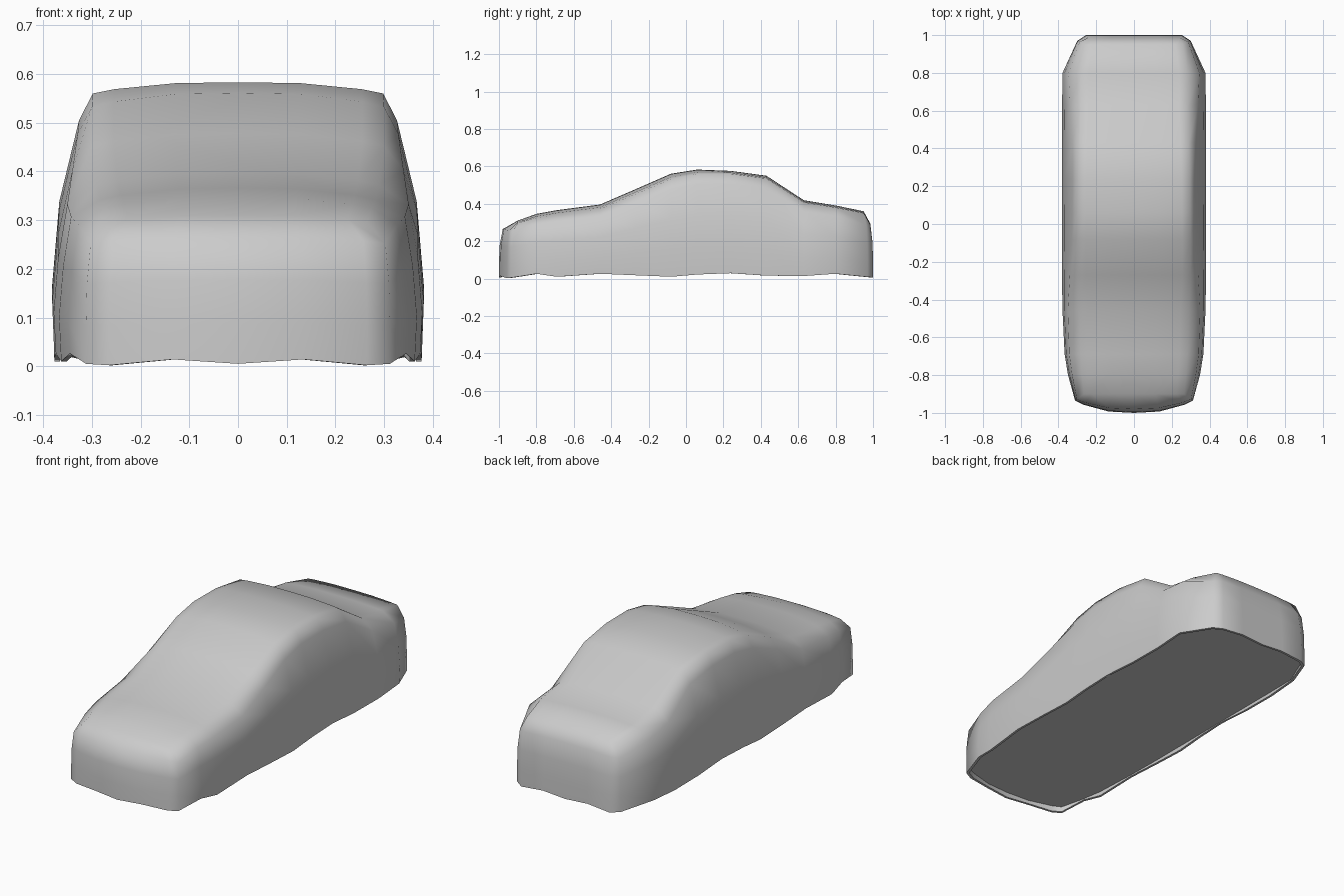
import bpy, bmesh
from mathutils import Vector

if "Cube" in bpy.data.objects:
    bpy.data.objects.remove(bpy.data.objects["Cube"])

# Stations along the body: y, centre z, edge z, edge x, hem x, hem z, shoulder t, shoulder drop
STATIONS = [
    (-.90, .310, .297, .265, .312, .004, .80, .045),
    (-.80, .346, .325, .275, .345, .026, .75, .035),
    (-.69, .366, .342, .282, .363, .010, .75, .035),
    (-.46, .396, .372, .290, .374, .026, .72, .040),
    (-.27, .478, .452, .300, .377, .018, .52, .050),
    (-.08, .561, .532, .300, .377, .010, .38, .055),
    (.06, .583, .560, .298, .377, .022, .36, .055),
    (.24, .576, .560, .296, .376, .029, .36, .055),
    (.43, .550, .535, .290, .376, .016, .40, .055),
    (.63, .419, .408, .282, .376, .014, .60, .050),
    (.80, .391, .380, .282, .374, .026, .70, .045),
    (.95, .360, .350, .258, .300, .008, .70, .065),
]
FRACS = [-1, -.85, -.43, 0, .43, .85, 1]
END_HEM = {0: .005, .43: .014, .85: .002, 1: .005}
NI, NJ = len(STATIONS), len(FRACS)


def top_point(i, j):
    y, zc, ze, xe = STATIONS[i][:4]
    f = FRACS[j]
    return Vector((f * xe, y, zc - (zc - ze) * abs(f) ** 3))


def hem_point(i, j):
    y, _, _, _, xh, zh = STATIONS[i][:6]
    f = FRACS[j]
    if i == 0:
        y, zh = -1 + .065 * abs(f) ** 2.6, END_HEM[abs(f)]
    elif i == NI - 1:
        y, zh = (.97 if abs(f) == 1 else 1.0), END_HEM[abs(f)] + .004
    return Vector((f * xh, y, zh))


# Draped cover: top grid, then rings running down to the rippled hem
bm = bmesh.new()
grid = [[bm.verts.new(top_point(i, j)) for j in range(NJ)] for i in range(NI)]
for i in range(NI - 1):
    for j in range(NJ - 1):
        bm.faces.new((grid[i][j], grid[i][j + 1], grid[i + 1][j + 1], grid[i + 1][j]))

loop = [(0, j) for j in range(NJ)] + [(i, NJ - 1) for i in range(1, NI)]
loop += [(NI - 1, j) for j in range(NJ - 2, -1, -1)] + [(i, 0) for i in range(NI - 2, 0, -1)]


def column(i, j):
    top, hem = top_point(i, j), hem_point(i, j)
    t, drop = STATIONS[i][6:]
    shoulder = top.lerp(hem, t)
    shoulder.z = top.z - drop
    upper = shoulder.lerp(hem, .8)
    upper.z = shoulder.z * .67
    lower = hem.copy()
    lower.z = shoulder.z * .33
    if 0 < i < NI - 1:
        lower.x *= 1.012
    # folded hem leading to the recessed underside
    inner = Vector((hem.x * .968, hem.y * .988, hem.z))
    floor = Vector((inner.x, inner.y, .032))
    return [shoulder, upper, lower, hem, inner, floor]


columns = [column(i, j) for i, j in loop]
previous = [grid[i][j] for i, j in loop]
for level in range(6):
    ring = [bm.verts.new(c[level]) for c in columns]
    for k in range(len(ring)):
        n = (k + 1) % len(ring)
        bm.faces.new((previous[k], ring[k], ring[n], previous[n]))
    previous = ring

# Flat underside
bm.faces.new(previous)
bmesh.ops.recalc_face_normals(bm, faces=bm.faces)

mesh = bpy.data.meshes.new("car_cover")
bm.to_mesh(mesh)
bm.free()
cover = bpy.data.objects.new("car_cover", mesh)
bpy.context.collection.objects.link(cover)
bpy.context.view_layer.objects.active = cover
cover.select_set(True)
bpy.ops.object.shade_smooth_by_angle(angle=1.0)
